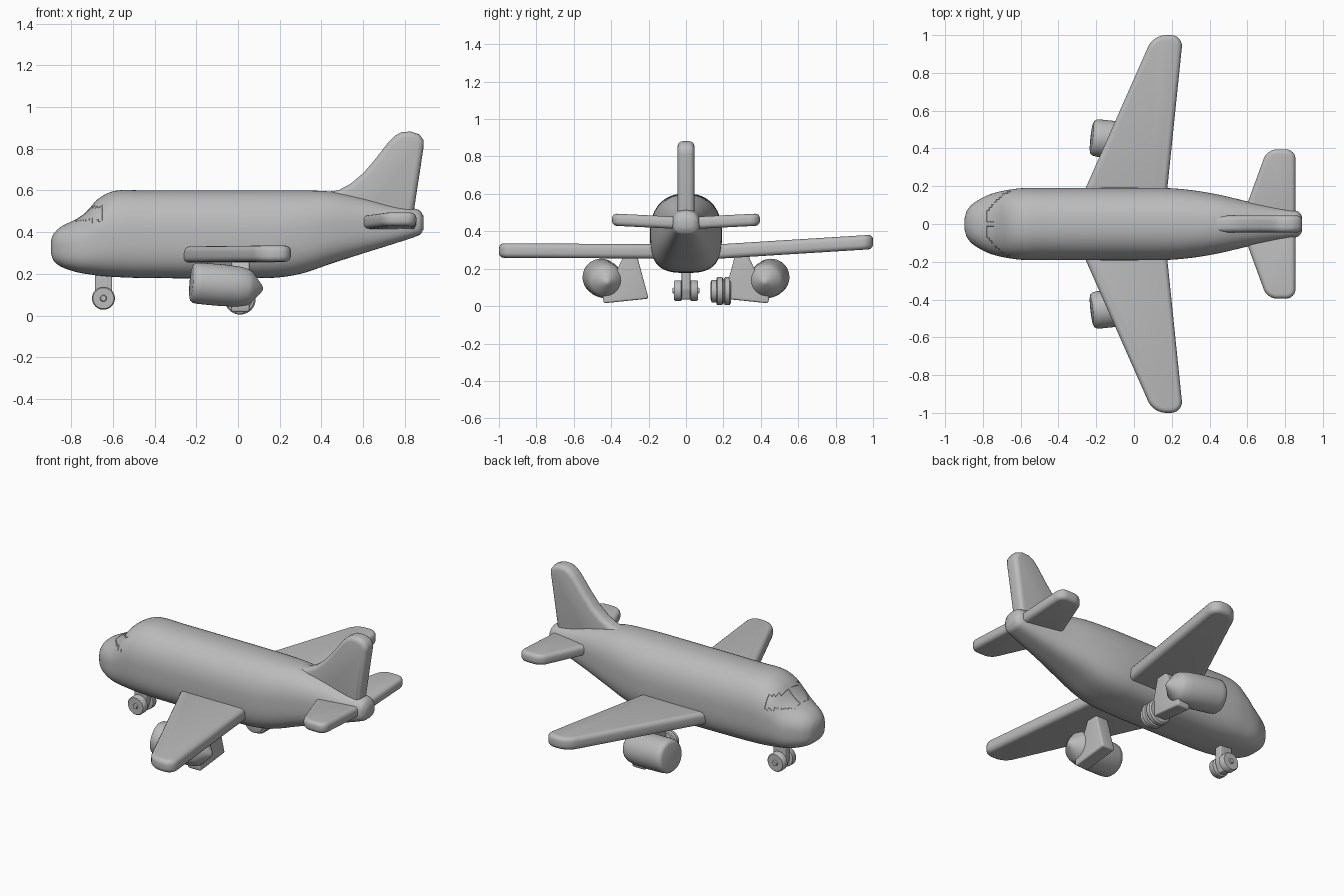
import bpy
import bmesh
from math import cos, sin, pi, copysign, radians
from mathutils import Vector

cube = bpy.data.objects.get("Cube")
if cube:
    bpy.data.objects.remove(cube)

grey = bpy.data.materials.new("plain grey")
grey.use_nodes = True
grey.diffuse_color = (0.5, 0.5, 0.5, 1)
grey.node_tree.nodes["Principled BSDF"].inputs["Base Color"].default_value = grey.diffuse_color


def finish(name, bm, angle=40):
    """Turn a bmesh into a smooth shaded object."""
    bmesh.ops.recalc_face_normals(bm, faces=bm.faces)
    mesh = bpy.data.meshes.new(name)
    bm.to_mesh(mesh)
    bm.free()
    mesh.materials.append(grey)
    obj = bpy.data.objects.new(name, mesh)
    bpy.context.collection.objects.link(obj)
    bpy.ops.object.select_all(action='DESELECT')
    obj.select_set(True)
    bpy.context.view_layer.objects.active = obj
    bpy.ops.object.shade_smooth_by_angle(angle=radians(angle))
    return obj


def slab(name, outline, thick, corner, edge, place):
    """Prism with rounded corners and soft rims; place maps (u, v, w) to space."""
    bm = bmesh.new()
    half = thick / 2
    face = bm.faces.new([bm.verts.new((u, v, -half)) for u, v in outline])
    out = bmesh.ops.extrude_face_region(bm, geom=[face])
    for v in out["geom"]:
        if isinstance(v, bmesh.types.BMVert):
            v.co.z = half
    uprights = [e for e in bm.edges if abs(e.verts[0].co.z - e.verts[1].co.z) > half]
    if corner:
        bmesh.ops.bevel(bm, geom=uprights, offset=corner, segments=6,
                        profile=0.5, affect='EDGES', clamp_overlap=True)
    rims = [e for e in bm.edges if abs(e.verts[0].co.z - e.verts[1].co.z) < half]
    bmesh.ops.bevel(bm, geom=rims, offset=edge, segments=4,
                    profile=0.5, affect='EDGES', clamp_overlap=True)
    for v in bm.verts:
        v.co = place(*v.co)
    return finish(name, bm)


def lathe(name, profile, start, axis, sides=40):
    """Revolve (distance, radius) points around an axis."""
    bm = bmesh.new()
    turn = Vector(axis).to_track_quat('Z', 'Y')
    rings = [[bm.verts.new(Vector(start) + turn @ Vector(
        (r * cos(2 * pi * i / sides), r * sin(2 * pi * i / sides), d)))
        for i in range(sides)] for d, r in profile]
    skin(bm, rings)
    return finish(name, bm)


def skin(bm, rings):
    """Bridge closed rings and cap both ends."""
    for a, b in zip(rings, rings[1:]):
        for i in range(len(a)):
            j = (i + 1) % len(a)
            bm.faces.new((a[i], a[j], b[j], b[i]))
    bm.faces.new(rings[0])
    bm.faces.new(rings[-1])


# Fuselage: stations of x, half width, bottom and top
stations = [Vector(s) for s in (
    (-.897, .03, .30, .36), (-.885, .07, .265, .39), (-.85, .11, .235, .425),
    (-.78, .15, .21, .46), (-.73, .167, .2, .495), (-.67, .18, .192, .56),
    (-.59, .19, .185, .598), (-.45, .191, .18, .6), (.15, .191, .18, .6),
    (.3, .18, .2, .6), (.45, .155, .25, .594), (.6, .12, .298, .565),
    (.75, .09, .345, .527), (.85, .072, .378, .512), (.875, .062, .39, .5),
    (.89, .04, .415, .475))]


def spline(points, steps):
    """Hermite curve through the points, parameterised by station x."""
    def slope(i):
        a, b = points[max(i - 1, 0)], points[min(i + 1, len(points) - 1)]
        return (b - a) / (b[0] - a[0])
    for i in range(len(points) - 1):
        p, q = points[i], points[i + 1]
        h = q[0] - p[0]
        for k in range(steps):
            t = k / steps
            yield (p * (1 + 2 * t) * (1 - t) ** 2 + q * t * t * (3 - 2 * t)
                   + slope(i) * h * t * (1 - t) ** 2 - slope(i + 1) * h * t * t * (1 - t))
    yield points[-1]


def section(station, sides=64):
    x, width, low, high = station
    for i in range(sides):
        a = 2 * pi * (i + 0.5) / sides
        c, s = cos(a), sin(a)
        power = 2 / 2.3 if s > 0 else 2 / 3
        yield (x, copysign(abs(c) ** power, c) * width,
               (low + high) / 2 + copysign(abs(s) ** power, s) * (high - low) / 2)


bm = bmesh.new()
skin(bm, [[bm.verts.new(co) for co in section(s)] for s in spline(stations, 4)])
# Cockpit windows: shallow recess around the brow, split by posts
panes = []
for f in bm.faces:
    c = f.calc_center_median()
    if -.775 < c.x < -.655 and .455 < c.z < .52 and abs(c.y) > .012:
        panes.append(f)
bmesh.ops.recalc_face_normals(bm, faces=bm.faces)
bmesh.ops.inset_region(bm, faces=panes, thickness=.002, depth=-.002)
finish("fuselage", bm)

# Wings and tailplanes; the left-hand pair sits a little differently
wing = [(-.34, 0), (.157, 0), (.26, 1), (.102, 1)]
tailplane = [(.56, 0), (.855, 0), (.855, .395), (.705, .395)]
for side, word, rise in ((-1, "near", .005), (1, "far", .062)):
    slab(word + "_wing", wing, .077, .065, .026,
         lambda u, v, w: (u, side * v, .293 + rise * (v - .19) + w))
    slab(word + "_tailplane", tailplane, .065, .05, .024,
         lambda u, v, w: (u, side * v, .443 + .05 * v + w))

    # Engine: rounded drum with a conical tail, toed inward
    lathe(word + "_engine",
          [(0, .075), (.004, .088), (.015, .096), (.04, .099), (.15, .1), (.23, .096),
           (.27, .088), (.29, .078), (.34, .018), (.346, .008)],
          (-.224, side * .459, .158), (1, -side * .115, -.085))

    # Undercarriage leg: splayed plate from the wing down
    slab(word + "_main_leg",
         [(.32, .3), (.27, .3), (.2, .04), (.44, .015), (.445, .05), (.365, .2)],
         .085, .012, .01, lambda u, v, w: (.012 + w, side * u, v))

# Tail fin
fin = [(.42, .55), (.43, .594), (.48, .6), (.54, .632), (.6, .682), (.66, .752),
       (.72, .83), (.75, .86), (.785, .88), (.83, .882), (.87, .868), (.89, .84),
       (.89, .81), (.835, .45), (.6, .45)]
slab("tail_fin", fin, .09, 0, .028, lambda u, v, w: (u, w, v))

# Main wheel: stepped hub and double tyre
lathe("main_wheel",
      [(0, .045), (.005, .06), (.03, .06), (.03, .068), (.036, .075), (.062, .075),
       (.066, .066), (.072, .066), (.076, .075), (.1, .075), (.108, .066)],
      (.01, .132, .08), (0, 1, 0))

# Nose gear: central strut and a pair of wheels with hub caps
slab("nose_strut", [(-.685, .24), (-.603, .24), (-.603, .09), (-.625, .035),
                    (-.665, .035), (-.685, .09)],
     .046, .008, .006, lambda u, v, w: (u, w, v))
for side, word in ((-1, "near"), (1, "far")):
    lathe(word + "_nose_wheel",
          [(0, .048), (.004, .055), (.036, .055), (.042, .05), (.042, .016), (.05, .013)],
          (-.645, side * .022, .083), (0, side, 0))
